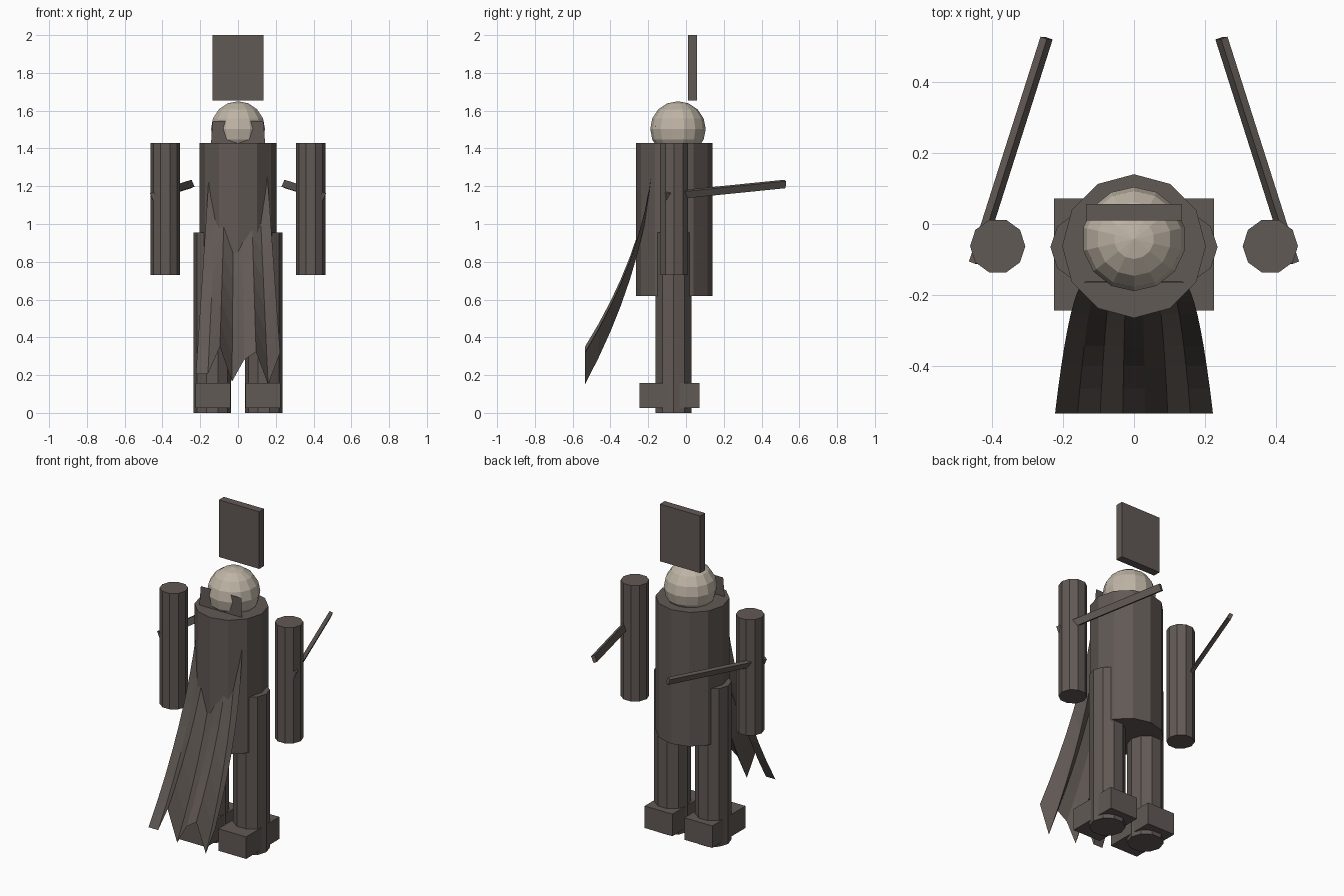
import bpy, bmesh, math
from mathutils import Matrix, Vector

if "Cube" in bpy.data.objects:
    bpy.data.objects.remove(bpy.data.objects["Cube"])


def material(name, rgb):
    m = bpy.data.materials.new(name)
    m.diffuse_color = (*rgb, 1)
    m.use_nodes = True
    m.node_tree.nodes["Principled BSDF"].inputs["Base Color"].default_value = m.diffuse_color
    return m


CLOTH = material("dark_cloth", (0.12, 0.10, 0.09))
SKIN = material("pale_skin", (0.52, 0.46, 0.38))


def finish(name, bm, mat=CLOTH):
    mesh = bpy.data.meshes.new(name)
    bm.to_mesh(mesh)
    bm.free()
    mesh.materials.append(mat)
    obj = bpy.data.objects.new(name, mesh)
    bpy.context.collection.objects.link(obj)
    return obj


def box(name, lo, hi):
    lo, hi = Vector(lo), Vector(hi)
    bm = bmesh.new()
    bmesh.ops.create_cube(bm, size=1, matrix=Matrix.Translation((lo + hi) / 2)
                          @ Matrix.Diagonal((*(hi - lo), 1)))
    return finish(name, bm)


def column(name, x, y, z0, z1, r, sides, turn=0):
    bm = bmesh.new()
    bmesh.ops.create_cone(bm, cap_ends=True, segments=sides, radius1=r, radius2=r, depth=z1 - z0,
                          matrix=Matrix.Translation((x, y, (z0 + z1) / 2)) @ Matrix.Rotation(turn, 4, 'Z'))
    return finish(name, bm)


def rod(name, side):
    # thin bar from the arm backwards and inwards, rolled about its length
    a, b = Vector((0.449, -0.11, 1.148)), Vector((0.247, 0.525, 1.212))
    d = (b - a).normalized()
    x = d.cross(Vector((0, 0, 1))).normalized()
    z = x.cross(d)
    roll = math.radians(23)
    up = z * math.cos(roll) + x * math.sin(roll)
    out = d.cross(up)
    m = Matrix((out, d, up)).transposed().to_4x4()
    m.translation = (a + b) / 2
    bm = bmesh.new()
    bmesh.ops.create_cube(bm, size=1, matrix=m @ Matrix.Diagonal((0.021, (b - a).length, 0.04, 1)))
    if side < 0:
        bmesh.ops.scale(bm, vec=(-1, 1, 1), verts=bm.verts)
        bmesh.ops.reverse_faces(bm, faces=bm.faces)
    return finish(name, bm)


# body and head
column("torso", 0, -0.0625, 0.62, 1.43, 0.203, 12)
bm = bmesh.new()
bmesh.ops.create_uvsphere(bm, u_segments=14, v_segments=8, radius=0.147,
                          matrix=Matrix.Translation((0, -0.0425, 1.503)))
finish("head", bm, SKIN)

# upright plate floating above the head
box("head_plate", (-0.135, 0.01, 1.655), (0.135, 0.057, 2.0))

# paired limbs
for side, tag in ((-1, "left"), (1, "right")):
    column(tag + "_arm", side * 0.385, -0.0625, 0.73, 1.43, 0.078, 10, math.pi / 2)
    column(tag + "_leg", side * 0.136, -0.0655, 0, 0.955, 0.1, 10, math.pi / 2)
    xs = sorted((side * 0.04, side * 0.226))
    box(tag + "_foot", (xs[0], -0.245, 0.025), (xs[1], 0.072, 0.158))
    rod(tag + "_rod", side)

# ragged cape: flares outwards and forwards, each strand its own length
hem = [0.207, 0.207, 0.35, 0.165, 0.28, 0.323, 0.15, 0.318]
rows, cols = 10, len(hem)
bm = bmesh.new()
grid = []
for i in range(rows + 1):
    t = i / rows
    grid.append([bm.verts.new(((2 * j / (cols - 1) - 1) * (0.135 + 0.088 * t),
                               -0.162 - 0.373 * t * t,
                               1.545 - t * (1.545 - h))) for j, h in enumerate(hem)])
for i in range(rows):
    for j in range(cols - 1):
        bm.faces.new((grid[i][j], grid[i + 1][j], grid[i + 1][j + 1], grid[i][j + 1]))
finish("cape", bm)
